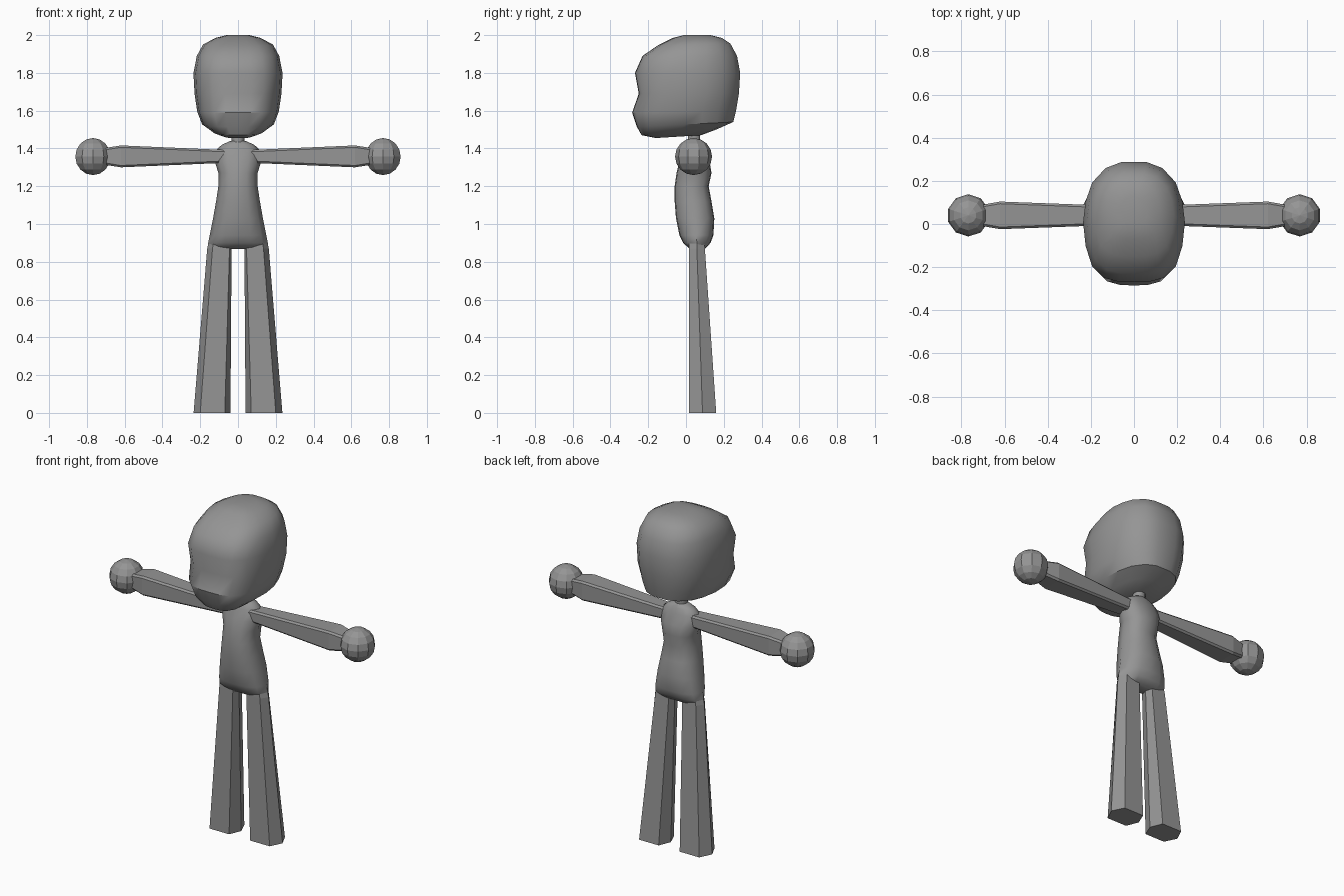
import bpy, bmesh, math
from mathutils import Vector

cube = bpy.data.objects.get("Cube")
if cube:
    bpy.data.objects.remove(cube, do_unlink=True)

grey = bpy.data.materials.new("plain grey")
grey.use_nodes = True
colour = (0.3, 0.3, 0.3, 1)
grey.diffuse_color = colour
grey.node_tree.nodes["Principled BSDF"].inputs["Base Color"].default_value = colour


def finish(name, bm, smooth_angle):
    bmesh.ops.recalc_face_normals(bm, faces=bm.faces[:])
    mesh = bpy.data.meshes.new(name)
    bm.to_mesh(mesh)
    bm.free()
    mesh.materials.append(grey)
    ob = bpy.data.objects.new(name, mesh)
    bpy.context.collection.objects.link(ob)
    bpy.ops.object.select_all(action="DESELECT")
    ob.select_set(True)
    bpy.context.view_layer.objects.active = ob
    if smooth_angle:
        bpy.ops.object.shade_smooth_by_angle(angle=math.radians(smooth_angle))
    return ob


def loft(name, rings, smooth_angle=0):
    """Skin a list of equal-length rings of points and cap both ends."""
    bm = bmesh.new()
    rows = [[bm.verts.new(p) for p in ring] for ring in rings]
    n = len(rows[0])
    for a, b in zip(rows, rows[1:]):
        for i in range(n):
            j = (i + 1) % n
            bm.faces.new((a[i], a[j], b[j], b[i]))
    bm.faces.new(rows[0])
    bm.faces.new(rows[-1])
    return finish(name, bm, smooth_angle)


def closed(half):
    """Mirror a half outline, front to back, into a full ring."""
    return half + [(-x, y) for x, y in reversed(half) if x > 0]


def section(outline, half_width, front, back, z_front, z_back):
    ring = []
    for u, v in outline:
        t = (v + 1) / 2
        ring.append(Vector((u * half_width, front + (back - front) * t,
                            z_front + (z_back - z_front) * t)))
    return ring


# Head: boxy rounded outline, with a jutting jaw and a sloping underside
head_outline = closed([(0, -1), (.3, -.99), (.58, -.93), (.82, -.74), (.95, -.4),
                       (1, 0), (.95, .35), (.82, .66), (.56, .9), (.25, 1), (0, 1)])
head_rows = [
    (.07, -.16, .08, 1.455, 1.47), (.13, -.235, .16, 1.47, 1.5),
    (.19, -.26, .25, 1.515, 1.54), (.216, -.285, .265, 1.59, 1.6),
    (.23, -.25, .28, 1.69, 1.69), (.236, -.27, .287, 1.8, 1.8),
    (.218, -.23, .27, 1.89, 1.89), (.185, -.15, .235, 1.945, 1.955),
    (.12, -.07, .19, 1.985, 1.985), (.06, -.01, .13, 2.0, 2.0)]
loft("head", [section(head_outline, *row) for row in head_rows], 35)

# Torso: chest, waist and hips in one smooth skin
body_outline = closed([(0, -1), (.45, -.95), (.82, -.65), (1, 0),
                       (.82, .65), (.45, .95), (0, 1)])
torso_rows = [
    (.155, .02, .1, .868), (.158, -.015, .13, .9), (.15, -.035, .145, .94),
    (.132, -.053, .15, 1.03), (.116, -.06, .135, 1.12), (.104, -.06, .12, 1.2),
    (.104, -.05, .135, 1.27), (.122, -.035, .125, 1.33), (.118, -.01, .1, 1.39),
    (.085, .0, .09, 1.42), (.04, .015, .075, 1.44)]
loft("torso", [section(body_outline, w, f, b, z, z) for w, f, b, z in torso_rows], 50)

# Neck: short stub between torso and head
loft("neck", [section(body_outline, .034, .01, .075, z, z) for z in (1.425, 1.49)], 50)

for side, s in (("left", 1), ("right", -1)):
    # Leg: six flat sides, flaring towards the floor
    leg_rows = [  # z, inner, inner edge, outer edge, outer, front, back
        (0, .04, .07, .2, .235, .015, .16),
        (.87, .034, .045, .135, .163, .015, .1),
        (1.02, .034, .045, .11, .13, .02, .09)]
    rings = []
    for z, x0, x1, x2, x3, front, back in leg_rows:
        mid = (front + back) / 2
        rings.append([(s * x, y, z) for x, y in (
            (x0, mid), (x1, front), (x2, front), (x3, mid), (x2, back), (x1, back))])
    loft(side + "_leg", rings)

    # Arm: flat-sided bar with narrow corner cuts, swelling towards the wrist
    rings = []
    for x, hy, hz in ((.06, .044, .034), (.11, .045, .036), (.62, .064, .058), (.7, .05, .045)):
        c = .01
        corners = [(hy - c, hz), (hy, hz - c), (hy, c - hz), (hy - c, -hz),
                   (c - hy, -hz), (-hy, c - hz), (-hy, hz - c), (c - hy, hz)]
        rings.append([(s * x, .04 + y, 1.358 + z) for y, z in corners])
    loft(side + "_arm", rings)

    # Hand: low-poly ball
    bm = bmesh.new()
    bmesh.ops.create_uvsphere(bm, u_segments=10, v_segments=8, radius=.098)
    bmesh.ops.translate(bm, verts=bm.verts[:], vec=(s * .768, .04, 1.357))
    finish(side + "_hand", bm, 0)
